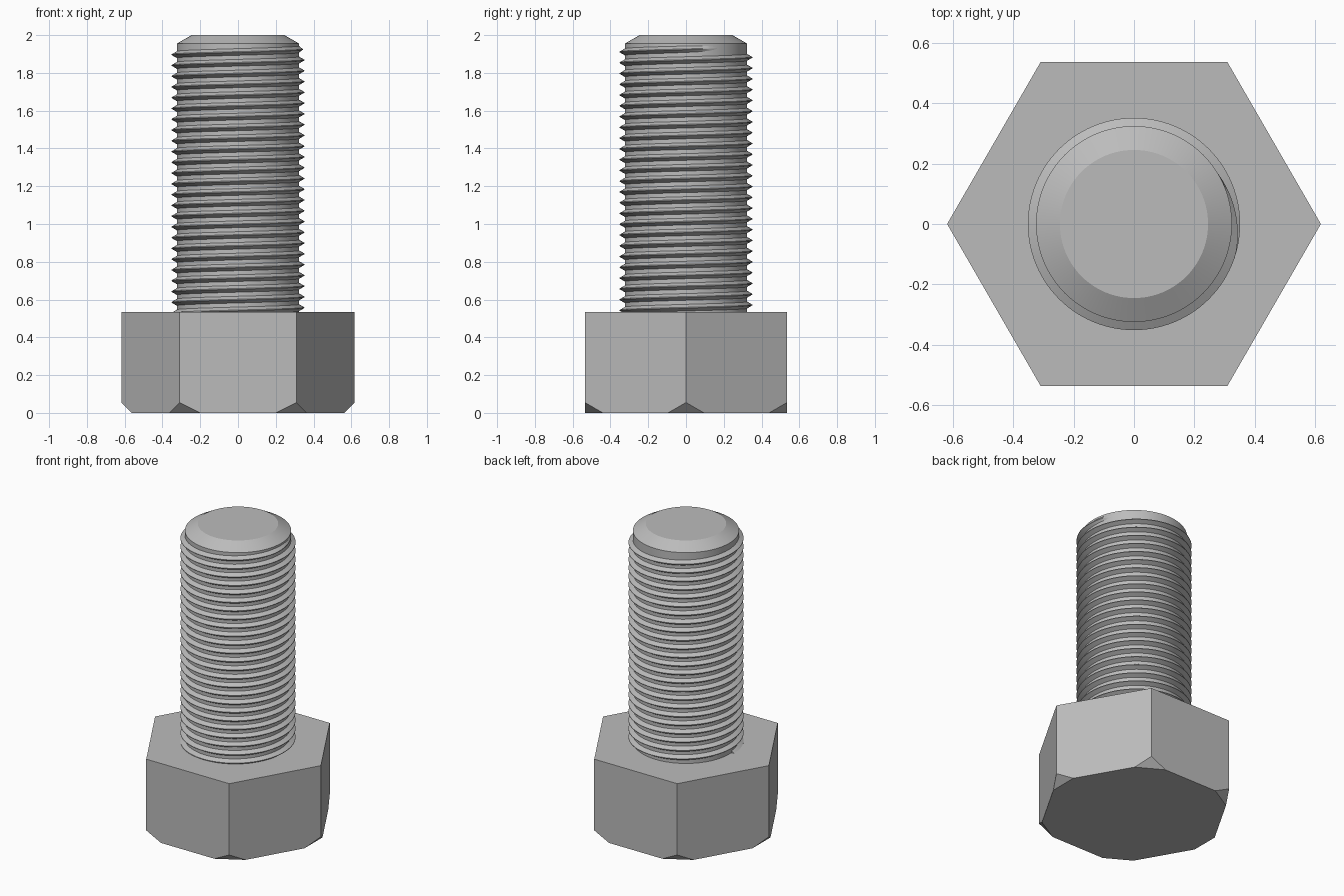
import bpy, bmesh
from math import cos, sin, pi, radians
from mathutils import Vector

cube = bpy.data.objects.get("Cube")
if cube:
    bpy.data.objects.remove(cube)

GREY = (0.5, 0.5, 0.5, 1)
steel = bpy.data.materials.new("grey steel")
steel.use_nodes = True
steel.diffuse_color = GREY
steel.node_tree.nodes["Principled BSDF"].inputs["Base Color"].default_value = GREY

HEAD_H, CORNER_R, CUT = 0.535, 0.618, 0.055
ROOT_R, CREST_R, PITCH, TOP = 0.324, 0.351, 0.057, 2.0
SEG = 96


def finish(name, bm, smooth=False):
    bmesh.ops.recalc_face_normals(bm, faces=bm.faces)
    mesh = bpy.data.meshes.new(name)
    bm.to_mesh(mesh)
    bm.free()
    mesh.materials.append(steel)
    obj = bpy.data.objects.new(name, mesh)
    bpy.context.collection.objects.link(obj)
    if smooth:
        bpy.ops.object.select_all(action='DESELECT')
        obj.select_set(True)
        bpy.context.view_layer.objects.active = obj
        bpy.ops.object.shade_smooth_by_angle(angle=radians(25))
    return obj


def bridge(bm, a, b, closed):
    for i in range(len(a) if closed else len(a) - 1):
        j = (i + 1) % len(a)
        bm.faces.new((a[i], a[j], b[j], b[i]))


def lathe(name, profile, sides, smooth):
    bm = bmesh.new()
    rings = [[bm.verts.new((r * cos(2 * pi * i / sides), r * sin(2 * pi * i / sides), z))
              for i in range(sides)] for r, z in profile]
    for a, b in zip(rings, rings[1:]):
        bridge(bm, a, b, True)
    bm.faces.new(rings[0])
    bm.faces.new(rings[-1])
    return finish(name, bm, smooth)


# Hexagonal head with its six lower corners cut off at 45 degrees
bm = bmesh.new()
ring = [bm.verts.new((CORNER_R * cos(k * pi / 3), CORNER_R * sin(k * pi / 3), 0)) for k in range(6)]
base = bm.faces.new(ring)
top = bmesh.ops.extrude_face_region(bm, geom=[base])["geom"]
bmesh.ops.translate(bm, vec=(0, 0, HEAD_H), verts=[v for v in top if isinstance(v, bmesh.types.BMVert)])
if base.is_valid is False or len(bm.faces) < 8:
    bm.faces.new(ring)
for k in range(6):
    out = Vector((cos(k * pi / 3), sin(k * pi / 3), 0))
    cut = bmesh.ops.bisect_plane(bm, geom=bm.verts[:] + bm.edges[:] + bm.faces[:], dist=1e-5,
                                 plane_co=out * (CORNER_R - CUT), plane_no=out - Vector((0, 0, 1)),
                                 clear_outer=True)["geom_cut"]
    bmesh.ops.edgeloop_fill(bm, edges=[e for e in cut if isinstance(e, bmesh.types.BMEdge)])
finish("hex_head", bm)

# Plain shank core with a chamfered tip
lathe("shank", [(ROOT_R, HEAD_H - 0.03), (ROOT_R, TOP - 0.045), (0.245, TOP)], SEG, True)

# Helical thread ridge, right handed, fading into the shank at its upper end
bm = bmesh.new()
STEPS = int(24.6 * SEG)
END = int(SEG * 0.11)
FADE = SEG * 0.15
rows = []
for n in range(END - STEPS, END + 1):
    ang = 2 * pi * n / SEG
    z = 1.925 + PITCH * n / SEG
    fade = min(1, (END - n) / FADE)
    crest = ROOT_R - 0.004 + (CREST_R - ROOT_R + 0.004) * fade
    section = [(ROOT_R - 0.004, -0.02), (crest, -0.002), (crest, 0.002), (ROOT_R - 0.004, 0.02)]
    rows.append([bm.verts.new((r * cos(ang), r * sin(ang), z + dz)) for r, dz in section])
for a, b in zip(rows, rows[1:]):
    bridge(bm, a, b, True)
bm.faces.new(rows[0])
finish("thread", bm, True)
